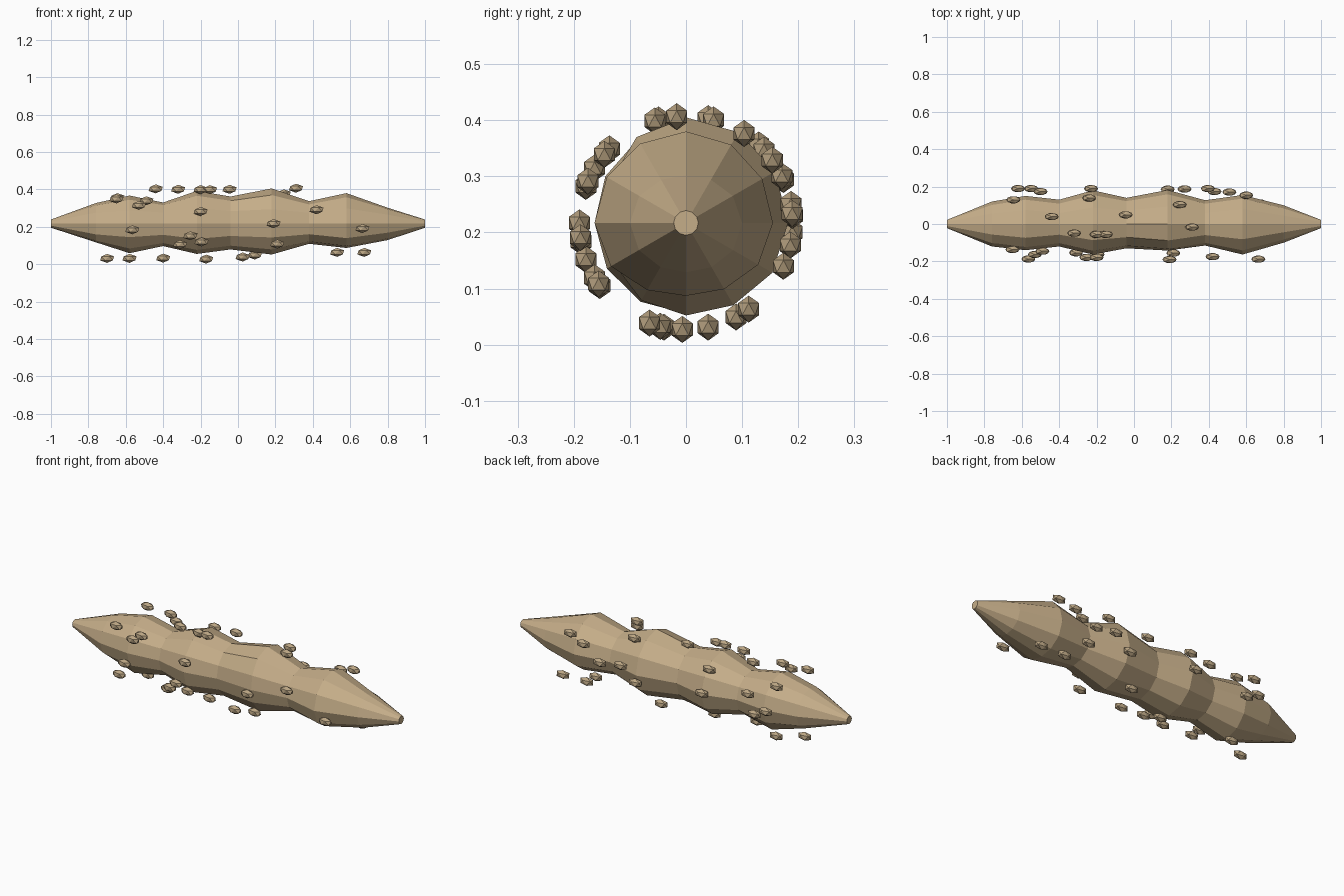
import bpy, bmesh, math

if "Cube" in bpy.data.objects:
    bpy.data.objects.remove(bpy.data.objects["Cube"])

SIDES, CZ, PEBBLE_R = 12, 0.217, 0.19


def material(name, rgb):
    m = bpy.data.materials.new(name)
    m.diffuse_color = (*rgb, 1)
    m.use_nodes = True
    m.node_tree.nodes["Principled BSDF"].inputs["Base Color"].default_value = m.diffuse_color
    return m


def finish(bm, name, mat):
    bmesh.ops.recalc_face_normals(bm, faces=bm.faces)
    mesh = bpy.data.meshes.new(name)
    bm.to_mesh(mesh)
    bm.free()
    mesh.materials.append(mat)
    ob = bpy.data.objects.new(name, mesh)
    bpy.context.collection.objects.link(ob)
    return ob


body_mat = material("tan_skin", (0.56, 0.42, 0.25))
bump_mat = material("tan_bump", (0.50, 0.38, 0.23))

# Body rings: x, then reach towards +y, up, -y, down
rings = [
    (-1.00, .022, .022, .022, .022),
    (-0.76, .120, .110, .120, .100),
    (-0.58, .150, .150, .140, .158),
    (-0.40, .130, .113, .120, .120),
    (-0.22, .180, .175, .163, .162),
    (-0.04, .140, .145, .130, .138),
    (0.18, .182, .188, .142, .165),
    (0.38, .127, .120, .115, .108),
    (0.58, .155, .163, .163, .130),
    (0.80, .100, .085, .100, .088),
    (1.00, .022, .022, .022, .022),
]

# Lumpy tapered body, lofted through the rings
bm = bmesh.new()
loops = []
for x, right, up, left, down in rings:
    loop = []
    for i in range(SIDES):
        a = 2 * math.pi * i / SIDES
        c, s = math.cos(a), math.sin(a)
        r = (right if c > 0 else left) * c * c + (up if s > 0 else down) * s * s
        loop.append(bm.verts.new((x, r * c, CZ + r * s)))
    loops.append(loop)
for a, b in zip(loops, loops[1:]):
    for i in range(SIDES):
        j = (i + 1) % SIDES
        bm.faces.new((a[i], a[j], b[j], b[i]))
bm.faces.new(loops[0])
bm.faces.new(loops[-1])
finish(bm, "body", body_mat)

# Small bumps floating round the body: x and angle about the long axis
bumps = [
    (-.65, 136), (-.53, 149), (-.49, 140), (-.565, 190), (-.2, 160),
    (-.255, 200), (-.31, 216), (-.195, 211), (.19, 180), (.21, 215),
    (.42, 157), (.665, 188), (-.44, 78), (-.32, 105), (-.2, 107),
    (-.15, 107), (-.045, 75), (.31, 95), (-.645, 47), (-.24, 43),
    (.245, 57), (-.62, 5), (-.55, -5), (-.5, 24), (-.23, 4),
    (.18, -12), (.27, 10), (.395, 5), (.43, -24), (.51, 26),
    (.6, 36), (-.7, 258), (-.58, 282), (-.4, 256), (-.17, 268),
    (.025, 250), (.09, -62), (.53, -54), (.675, -54),
]
for n, (x, deg) in enumerate(bumps):
    a = math.radians(deg)
    bm = bmesh.new()
    bmesh.ops.create_icosphere(bm, subdivisions=1, radius=1)
    bmesh.ops.scale(bm, vec=(.042, .022, .024), verts=bm.verts)
    ob = finish(bm, f"bump_{n + 1}", bump_mat)
    ob.location = (x, PEBBLE_R * math.cos(a), CZ + PEBBLE_R * math.sin(a))
